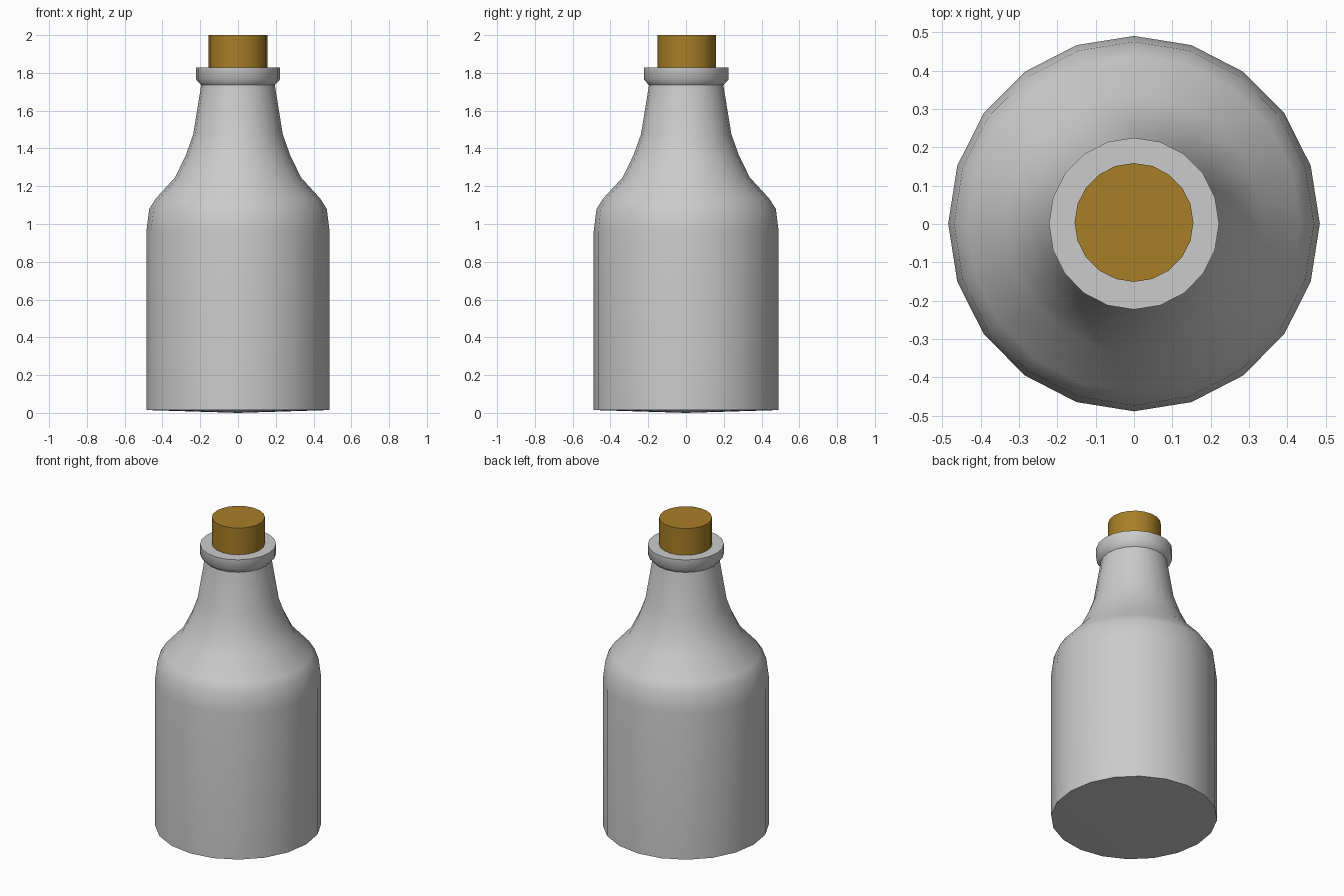
import bpy, bmesh, math

if "Cube" in bpy.data.objects:
    bpy.data.objects.remove(bpy.data.objects["Cube"])

SIDES = 20


def lathe(name, profile, sx=1.0, sy=1.0, oy=0.0, angle=50):
    """Revolve (radius, z) points about z; radius 0 makes a pole."""
    bm = bmesh.new()
    rings = []
    for r, z in profile:
        n = 1 if r == 0 else SIDES
        rings.append([bm.verts.new((sx * r * math.cos(2 * math.pi * i / SIDES),
                                    sy * r * math.sin(2 * math.pi * i / SIDES) + oy, z))
                      for i in range(n)])
    for a, b in zip(rings, rings[1:]):
        for i in range(SIDES):
            j = (i + 1) % SIDES
            if len(a) == 1:
                bm.faces.new((a[0], b[j], b[i]))
            elif len(b) == 1:
                bm.faces.new((a[i], a[j], b[0]))
            else:
                bm.faces.new((a[i], a[j], b[j], b[i]))
    bmesh.ops.recalc_face_normals(bm, faces=bm.faces)
    mesh = bpy.data.meshes.new(name)
    bm.to_mesh(mesh)
    bm.free()
    ob = bpy.data.objects.new(name, mesh)
    bpy.context.collection.objects.link(ob)
    bpy.ops.object.select_all(action='DESELECT')
    ob.select_set(True)
    bpy.context.view_layer.objects.active = ob
    bpy.ops.object.shade_smooth_by_angle(angle=math.radians(angle))
    return ob


# Bottle: shallow cone base, straight body, shoulder, neck and lip
lathe("bottle", [
    (0, 0.0), (0.485, 0.015), (0.485, 0.96), (0.47, 1.08), (0.435, 1.135),
    (0.333, 1.247), (0.276, 1.365), (0.237, 1.475), (0.195, 1.735),
    (0.222, 1.765), (0.222, 1.828), (0, 1.828)], sy=1.01, oy=0.001)

# Cork stopper, pushed into the neck
cork = lathe("cork", [(0, 1.70), (0.155, 1.70), (0.155, 2.0), (0, 2.0)], oy=0.004)
mat = bpy.data.materials.new("cork_brown")
mat.diffuse_color = (0.39, 0.21, 0.02, 1)
mat.use_nodes = True
mat.node_tree.nodes["Principled BSDF"].inputs["Base Color"].default_value = mat.diffuse_color
cork.data.materials.append(mat)
